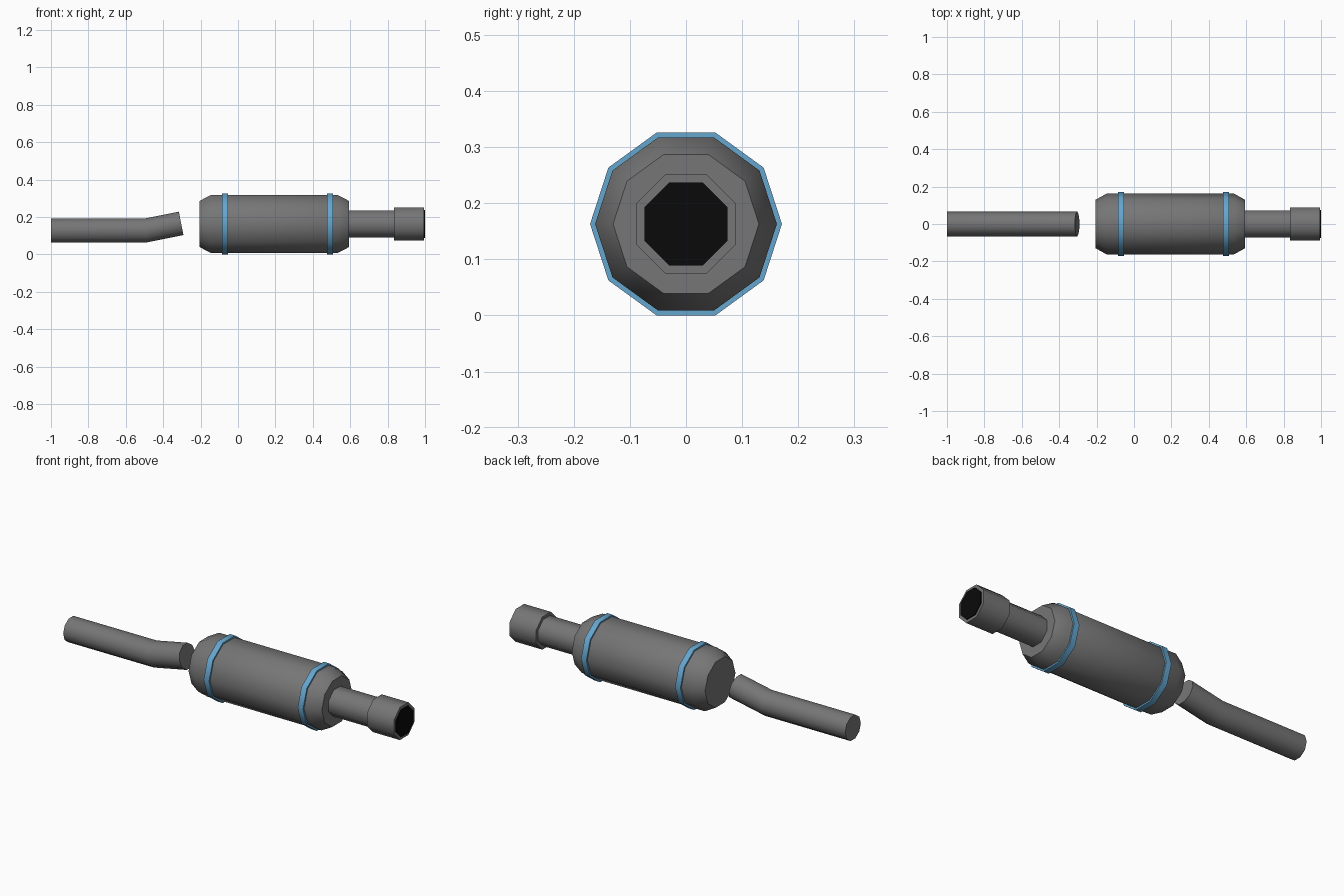
import bpy
import bmesh
import math
from mathutils import Matrix, Vector

if "Cube" in bpy.data.objects:
    bpy.data.objects.remove(bpy.data.objects["Cube"], do_unlink=True)


def make_material(name, colour):
    mat = bpy.data.materials.new(name)
    mat.use_nodes = True
    mat.diffuse_color = (*colour, 1)
    mat.node_tree.nodes["Principled BSDF"].inputs["Base Color"].default_value = (*colour, 1)
    return mat


steel = make_material("grey steel", (0.18, 0.18, 0.18))
blue = make_material("blue band", (0.13, 0.38, 0.62))
black = make_material("black opening", (0.003, 0.003, 0.003))

AXIS = 0.163  # height of the main axis


def tube(name, sections, sides, mat, turn=0.0):
    """Capped tube along x; each section is (x, z, radius, tilt, stretch)."""
    bm = bmesh.new()
    rings = []
    for x, z, radius, tilt, stretch in sections:
        place = Matrix.Translation((x, 0, z)) @ Matrix.Rotation(-tilt, 4, 'Y')
        ring = []
        for i in range(sides):
            a = turn + math.tau * i / sides
            point = Vector((0, radius * math.cos(a), radius * math.sin(a) * stretch))
            ring.append(bm.verts.new(place @ point))
        rings.append(ring)
    for a, b in zip(rings, rings[1:]):
        for i in range(sides):
            j = (i + 1) % sides
            bm.faces.new((a[i], a[j], b[j], b[i]))
    bm.faces.new(rings[0])
    bm.faces.new(rings[-1])
    bmesh.ops.recalc_face_normals(bm, faces=bm.faces)
    mesh = bpy.data.meshes.new(name)
    bm.to_mesh(mesh)
    bm.free()
    mesh.materials.append(mat)
    obj = bpy.data.objects.new(name, mesh)
    bpy.context.collection.objects.link(obj)
    # Round sides are smooth, end caps stay crisp
    bpy.ops.object.select_all(action='DESELECT')
    obj.select_set(True)
    bpy.context.view_layer.objects.active = obj
    bpy.ops.object.shade_smooth_by_angle(angle=math.radians(50))
    return obj


def straight(name, profile, sides, mat, turn=0.0):
    return tube(name, [(x, AXIS, r, 0, 1) for x, r in profile], sides, mat, turn)


EIGHTH = math.pi / 8  # turns an octagon flat side up

# Main canister with chamfered ends, and its two clamp bands
straight("canister", [(-0.205, 0.13), (-0.147, 0.162), (0.535, 0.162), (0.593, 0.13)], 10, steel)
for label, x in (("rear", -0.07), ("front", 0.493)):
    straight(label + "_band", [(x - 0.016, 0.171), (x + 0.016, 0.171)], 10, blue)

# Outlet neck, collar and dark opening
straight("neck", [(0.58, 0.0775), (0.85, 0.0775)], 8, steel, EIGHTH)
straight("collar", [(0.835, 0.0957), (0.995, 0.0957)], 8, steel, EIGHTH)
straight("opening", [(0.992, 0.0797), (1.0, 0.0797)], 8, black, EIGHTH)

# Separate bent inlet pipe with a mitred elbow
bend = math.radians(11)
tube("inlet_pipe", [
    (-1.0, 0.128, 0.067, 0, 1),
    (-0.495, 0.128, 0.067, bend / 2, 1 / math.cos(bend / 2)),
    (-0.304, 0.1665, 0.067, bend, 1),
], 10, steel)
